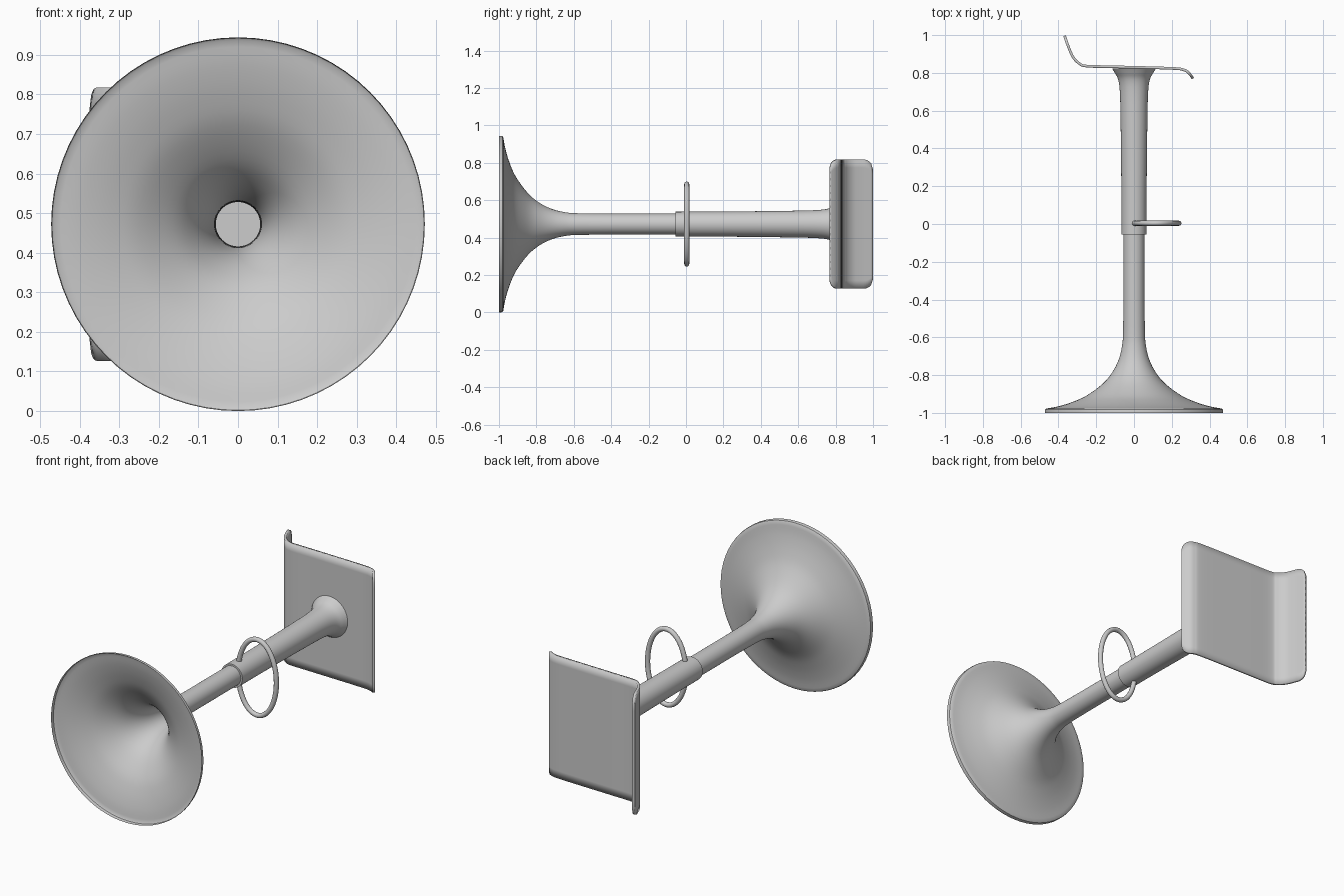
import bpy, bmesh, math
from mathutils import Vector

if "Cube" in bpy.data.objects:
    bpy.data.objects.remove(bpy.data.objects["Cube"])

ZC = 0.472  # height of the column axis (the stool lies along y)


def smooth_path(pts, n=5):
    """Catmull-Rom resampling of a short 2D point list."""
    p = [Vector(q) for q in pts]
    p = [2 * p[0] - p[1]] + p + [2 * p[-1] - p[-2]]
    out = []
    for a, b, c, d in zip(p, p[1:], p[2:], p[3:]):
        for i in range(n):
            t = i / n
            out.append(0.5 * (2 * b + (c - a) * t + (2 * a - 5 * b + 4 * c - d) * t * t
                              + (3 * b - a - 3 * c + d) * t ** 3))
    return out + [p[-2]]


def finish(name, rows, closed):
    """Skin rows of points into a smooth-shaded object."""
    bm = bmesh.new()
    vs = [[bm.verts.new(v) for v in row] for row in rows]
    for r0, r1 in zip(vs, vs[1:]):
        n = len(r0)
        for i in range(n if closed else n - 1):
            j = (i + 1) % n
            bm.faces.new((r0[i], r0[j], r1[j], r1[i]))
    bmesh.ops.recalc_face_normals(bm, faces=bm.faces)
    me = bpy.data.meshes.new(name)
    bm.to_mesh(me)
    bm.free()
    ob = bpy.data.objects.new(name, me)
    bpy.context.collection.objects.link(ob)
    bpy.ops.object.select_all(action='DESELECT')
    bpy.context.view_layer.objects.active = ob
    ob.select_set(True)
    bpy.ops.object.shade_smooth_by_angle(angle=math.radians(40))
    return ob


def lathe(name, profile, segs=72):
    """Revolve (radius, y) points about the column axis."""
    rows = [[(r * math.cos(2 * math.pi * i / segs), y, ZC + r * math.sin(2 * math.pi * i / segs))
             for i in range(segs)] for r, y in profile]
    return finish(name, rows, True)


# Hollow trumpet base running into the lower column
flare = smooth_path([(0.464, -0.977), (0.40, -0.965), (0.325, -0.942), (0.25, -0.908),
                     (0.165, -0.845), (0.115, -0.785), (0.082, -0.72), (0.064, -0.65),
                     (0.058, -0.58), (0.056, -0.4)], 4)
lathe("base_and_lower_column",
      [(0.472, -1.0), (0.472, -0.988), (0.470, -0.981)] + [tuple(p) for p in flare] + [(0.056, -0.05)])

# Upper sleeve with an end lip, flaring under the seat
sleeve = smooth_path([(0.066, -0.055), (0.067, 0.2), (0.071, 0.55), (0.075, 0.70),
                      (0.084, 0.765), (0.102, 0.80), (0.116, 0.824)], 4)
lathe("upper_sleeve", [(0.056, -0.055)] + [tuple(p) for p in sleeve])

# Curved seat sheet with a back lip, a drooping front and rounded corners
prof = smooth_path([(-0.368, 0.997), (-0.344, 0.93), (-0.322, 0.883), (-0.29, 0.85),
                    (-0.25, 0.836), (-0.1, 0.832), (0.2, 0.824), (0.265, 0.815),
                    (0.292, 0.797), (0.312, 0.77)], 7)
arc = [0.0]
for a, b in zip(prof, prof[1:]):
    arc.append(arc[-1] + (b - a).length)
HALF, R = 0.345, 0.05
rows = []
for p, s in zip(prof, arc):
    d = min(s, arc[-1] - s)
    h = HALF - R + math.sqrt(R * R - (R - d) ** 2) if d < R else HALF
    rows.append([(p.x, p.y, ZC + h * k / 8) for k in range(-8, 9)])
seat = finish("seat", rows, False)
mod = seat.modifiers.new("thickness", 'SOLIDIFY')
mod.thickness = 0.014
mod.offset = 0

# Oval footrest loop whose ends sink into the sleeve wall
cu = bpy.data.curves.new("footrest_ring", 'CURVE')
cu.dimensions = '3D'
cu.bevel_depth = 0.0135
cu.bevel_resolution = 4
cu.use_fill_caps = True
N, lim = 64, math.radians(164)
sp = cu.splines.new('POLY')
sp.points.add(N)
for i, pt in enumerate(sp.points):
    a = -lim + 2 * lim * i / N
    pt.co = (0.118 + 0.12 * math.cos(a), 0.004, ZC + 0.214 * math.sin(a), 1)
ring = bpy.data.objects.new("footrest_ring", cu)
bpy.context.collection.objects.link(ring)
